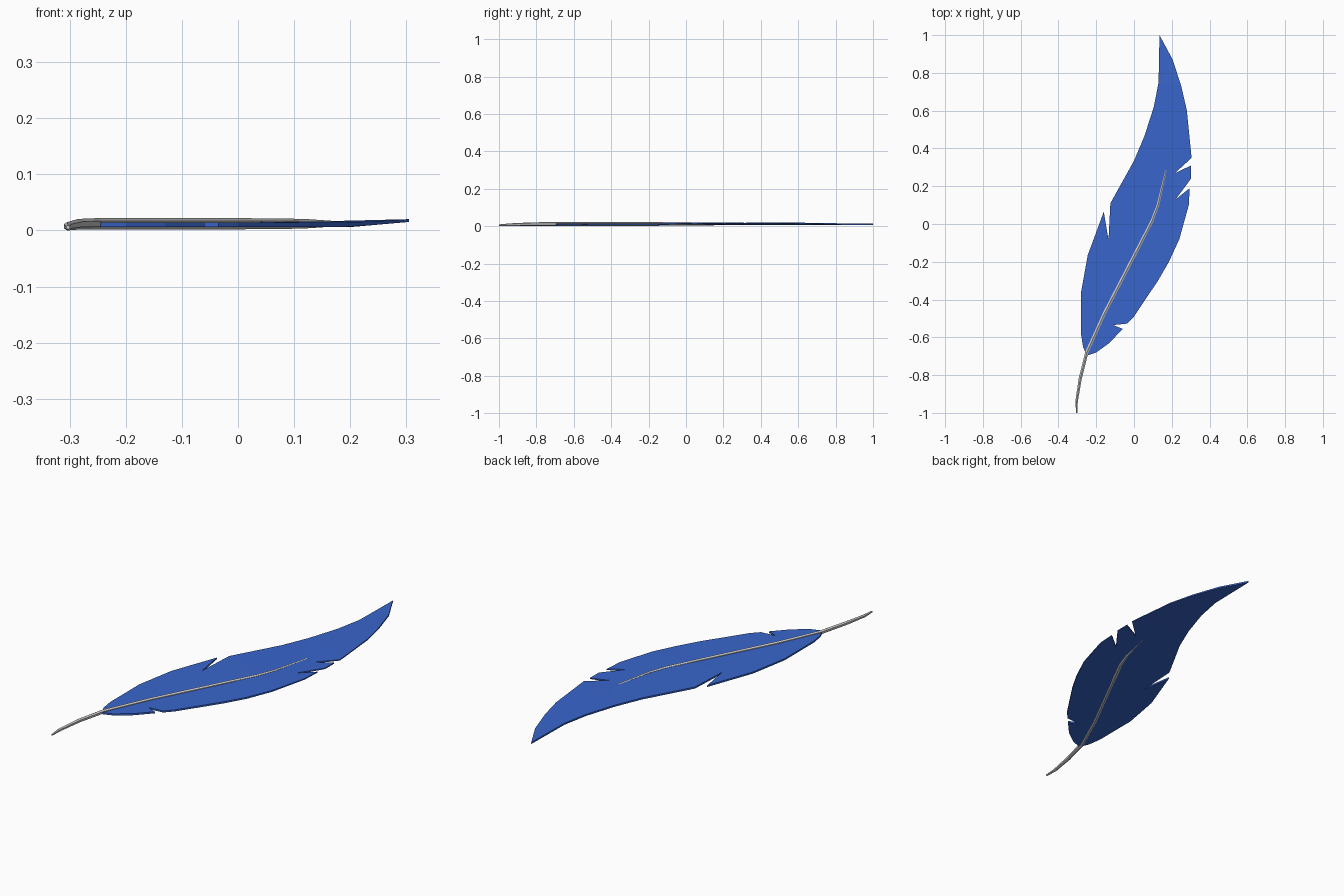
import bpy, bmesh, math
from mathutils import Vector

if "Cube" in bpy.data.objects:
    bpy.data.objects.remove(bpy.data.objects["Cube"])


def add_object(name, bm, color=None):
    bmesh.ops.recalc_face_normals(bm, faces=bm.faces)
    mesh = bpy.data.meshes.new(name)
    bm.to_mesh(mesh)
    bm.free()
    obj = bpy.data.objects.new(name, mesh)
    bpy.context.collection.objects.link(obj)
    if color:
        mat = bpy.data.materials.new(name + "_color")
        mat.diffuse_color = color
        mat.use_nodes = True
        mat.node_tree.nodes["Principled BSDF"].inputs["Base Color"].default_value = mat.diffuse_color
        mesh.materials.append(mat)
    return obj


# Vane: outline with torn slits, clockwise from the tip
outline = [
    (.135, 1), (.205, .87), (.25, .73), (.28, .6), (.305, .35),
    (.215, .268), (.302, .31), (.302, .24), (.22, .13), (.295, .19),
    (.29, .10), (.24, -.08), (.185, -.20), (.127, -.30), (0, -.49),
    (-.035, -.527), (-.11, -.535), (-.06, -.555), (-.13, -.63), (-.2, -.68),
    (-.25, -.697), (-.27, -.65), (-.28, -.585), (-.28, -.36), (-.245, -.165),
    (-.16, .065), (-.135, -.085), (-.125, .11), (0, .335), (.055, .465),
    (.105, .62), (.13, .75)]
HALF = 0.004
bm = bmesh.new()
rings = [[bm.verts.new((x, y, z)) for x, y in outline] for z in (-HALF, HALF)]
n = len(outline)
for i in range(n):
    j = (i + 1) % n
    bm.faces.new((rings[0][i], rings[0][j], rings[1][j], rings[1][i]))
caps = [bm.faces.new(r) for r in rings]
bmesh.ops.triangulate(bm, faces=caps)
# gentle lift of the outer right edge
for v in bm.verts:
    lift = min(max((v.co.x - .2) / .11, 0), 1)
    v.co.z = v.co.z * (1 - .4 * lift) + .010 + .008 * lift
add_object("feather_vane", bm, (.04, .13, .6, 1))

# Shaft: tapered tube swept along a bent path (x, y, z, radius)
path = [(-.303, -1, .0055, .004), (-.304, -.94, .0075, .0075),
        (-.285, -.82, .011, .0095), (-.25, -.68, .012, .010),
        (-.155, -.47, .012, .010), (0, -.17, .012, .010),
        (.095, .015, .012, .009), (.127, .10, .012, .008),
        (.17, .285, .012, .005)]
SIDES = 6
bm = bmesh.new()
rings = []
for i, (x, y, z, r) in enumerate(path):
    a, b = path[max(i - 1, 0)], path[min(i + 1, len(path) - 1)]
    side = Vector((b[1] - a[1], a[0] - b[0], 0)).normalized()
    ring = []
    for k in range(SIDES):
        t = math.tau * (k + .5) / SIDES
        ring.append(bm.verts.new(Vector((x, y, z)) + side * r * math.cos(t)
                                 + Vector((0, 0, r * math.sin(t)))))
    rings.append(ring)
for a, b in zip(rings, rings[1:]):
    for k in range(SIDES):
        m = (k + 1) % SIDES
        bm.faces.new((a[k], a[m], b[m], b[k]))
bm.faces.new(rings[0])
bm.faces.new(rings[-1])
add_object("feather_shaft", bm)
